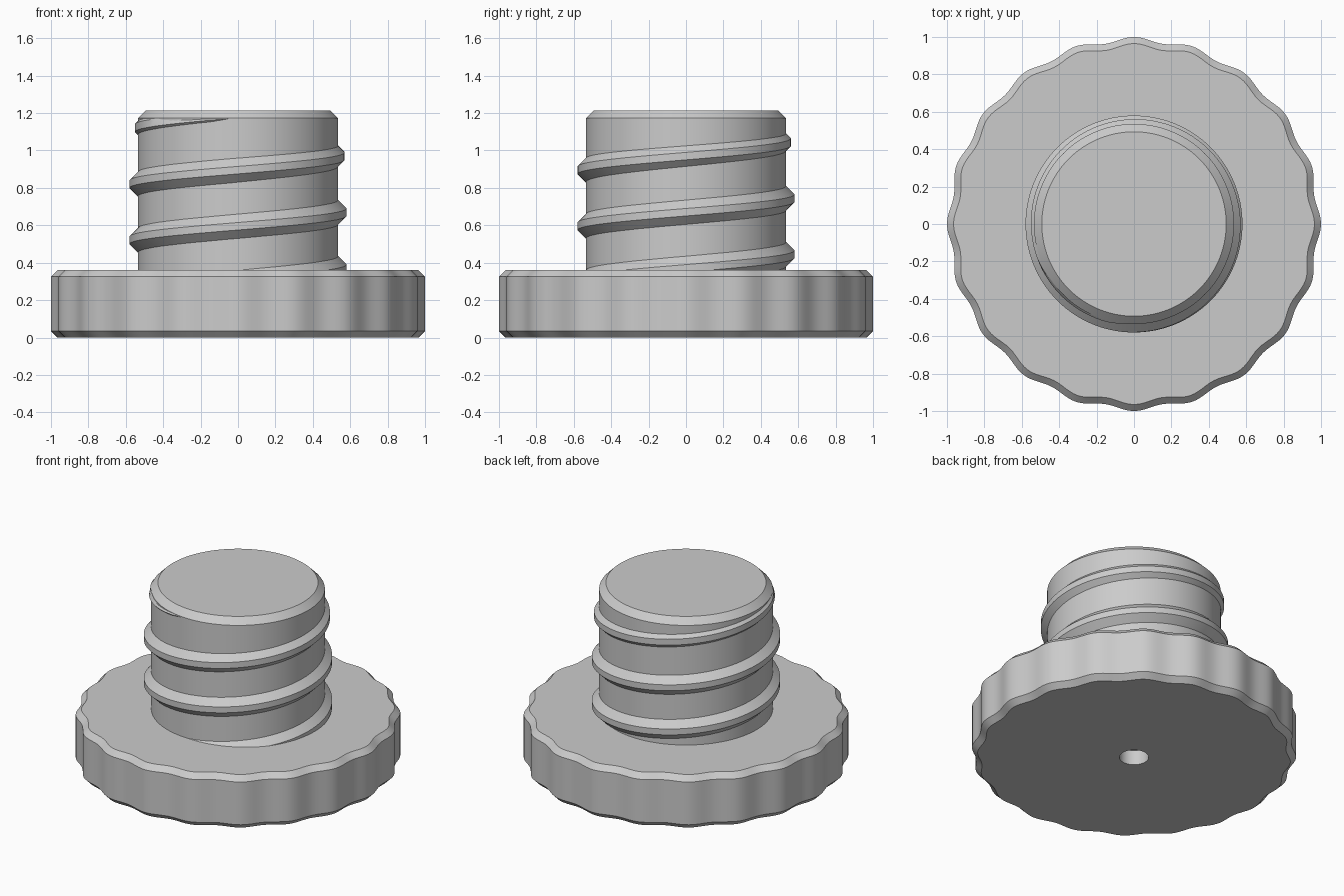
import bpy, bmesh
from math import cos, sin, tau, radians

cube = bpy.data.objects.get("Cube")
if cube:
    bpy.data.objects.remove(cube)

grey = bpy.data.materials.new("plain_grey")
grey.use_nodes = True
colour = (0.6, 0.6, 0.6, 1)
grey.diffuse_color = colour
grey.node_tree.nodes["Principled BSDF"].inputs["Base Color"].default_value = colour

LOBES = 20
POST_R, POST_TOP, CHAMFER = 0.535, 1.215, 0.042
DISC_TOP, PITCH = 0.36, 0.3


def finish(bm, name, angle=30):
    bmesh.ops.recalc_face_normals(bm, faces=bm.faces)
    mesh = bpy.data.meshes.new(name)
    bm.to_mesh(mesh)
    bm.free()
    mesh.materials.append(grey)
    obj = bpy.data.objects.new(name, mesh)
    bpy.context.collection.objects.link(obj)
    bpy.ops.object.select_all(action='DESELECT')
    obj.select_set(True)
    bpy.context.view_layer.objects.active = obj
    bpy.ops.object.shade_smooth_by_angle(angle=radians(angle))
    return obj


def bridge(bm, a, b, closed=True):
    n = len(a)
    for i in range(n if closed else n - 1):
        j = (i + 1) % n
        bm.faces.new((a[i], a[j], b[j], b[i]))


def lathe(name, profile, steps):
    """Revolve (radius, z, wave depth) points and cap both ends."""
    bm = bmesh.new()
    rings = []
    for r, z, wave in profile:
        ring = []
        for i in range(steps):
            a = tau * i / steps
            rr = r - wave * (1 - cos(LOBES * a)) / 2
            ring.append(bm.verts.new((rr * cos(a), rr * sin(a), z)))
        rings.append(ring)
    for a, b in zip(rings, rings[1:]):
        bridge(bm, a, b)
    bm.faces.new(rings[0])
    bm.faces.new(rings[-1])
    return finish(bm, name)


# Scalloped grip disc with chamfered rims and a blind hole underneath
WAVE = 0.025
lathe("grip_disc", [
    (0.09, 0.1, 0), (0.09, 0, 0),
    (0.965, 0, WAVE), (1, 0.035, WAVE),
    (1, DISC_TOP - 0.035, WAVE), (0.965, DISC_TOP, WAVE),
], LOBES * 12)

# Plain post with a chamfered top
lathe("post", [
    (POST_R, DISC_TOP - 0.02, 0), (POST_R, POST_TOP - CHAMFER, 0),
    (POST_R - CHAMFER, POST_TOP, 0),
], 128)

# Helical thread, fading into the post near the top
bm = bmesh.new()
sections = []
STEPS = 96
start, end = -1.3, 1.8
count = int((end - start) * STEPS)
for i in range(count + 1):
    turn = start + i / STEPS
    a, mid = tau * turn, 0.67 + PITCH * turn
    height = 0.045 * min(1, max(0, (1.25 - mid) / 0.36))
    base = 0.02 + height + 0.035
    section = []
    for r, dz in ((POST_R - 0.035, -base), (POST_R + height, -0.02),
                  (POST_R + height, 0.02), (POST_R - 0.035, base)):
        z = min(mid + dz, POST_TOP - 0.003)
        r = min(r, POST_R - CHAMFER + POST_TOP - z - 0.002)
        section.append(bm.verts.new((r * cos(a), r * sin(a), z)))
    sections.append(section)
for a, b in zip(sections, sections[1:]):
    bridge(bm, a, b)
bm.faces.new(sections[0])
bm.faces.new(sections[-1])
finish(bm, "screw_thread")
